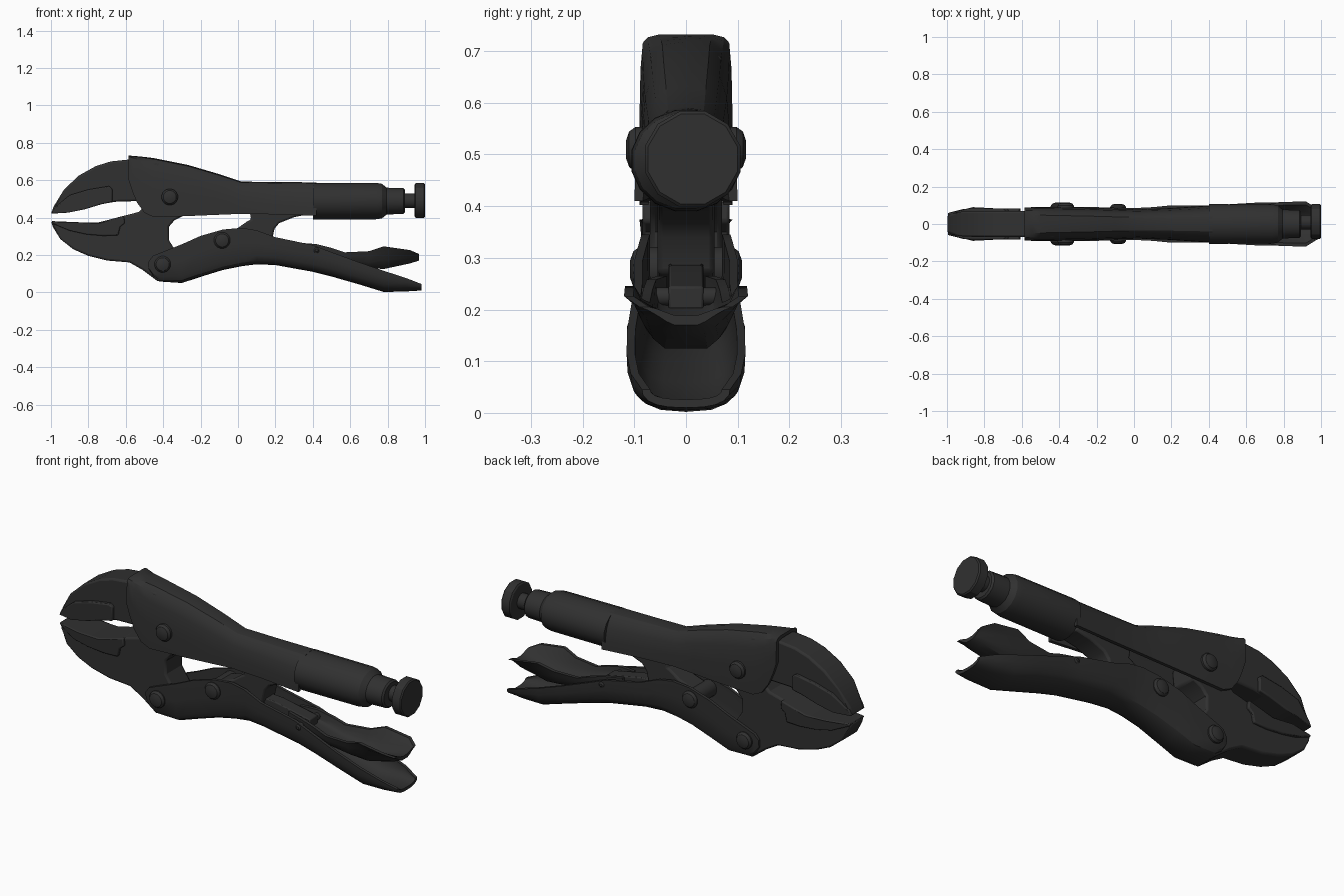
import bpy, bmesh, math

if "Cube" in bpy.data.objects:
    bpy.data.objects.remove(bpy.data.objects["Cube"])

steel = bpy.data.materials.new("dark_steel")
steel.diffuse_color = (0.03, 0.03, 0.03, 1)
steel.use_nodes = True
steel.node_tree.nodes["Principled BSDF"].inputs["Base Color"].default_value = steel.diffuse_color


def finish(name, bm, bevel=0):
    bmesh.ops.recalc_face_normals(bm, faces=bm.faces)
    mesh = bpy.data.meshes.new(name)
    bm.to_mesh(mesh)
    bm.free()
    mesh.materials.append(steel)
    ob = bpy.data.objects.new(name, mesh)
    bpy.context.collection.objects.link(ob)
    bpy.ops.object.select_all(action='DESELECT')
    ob.select_set(True)
    bpy.context.view_layer.objects.active = ob
    bpy.ops.object.shade_smooth_by_angle(angle=math.radians(30))
    if bevel:
        mod = ob.modifiers.new("edge", 'BEVEL')
        mod.width, mod.segments, mod.limit_method = bevel, 2, 'ANGLE'
        mod.angle_limit = math.radians(50)
    return ob


def loft(name, rings):
    bm = bmesh.new()
    vs = [[bm.verts.new(p) for p in r] for r in rings]
    n = len(rings[0])
    for a, b in zip(vs, vs[1:]):
        for i in range(n):
            j = (i + 1) % n
            bm.faces.new((a[i], a[j], b[j], b[i]))
    bm.faces.new(vs[0])
    bm.faces.new(vs[-1])
    return finish(name, bm)


def plate(name, outline, half, bevel=0.01):
    """Side outline extruded across y, narrowed at the jaw tip."""
    bm = bmesh.new()
    sides = []
    for s in (-1, 1):
        sides.append([bm.verts.new((x, s * half * (0.7 if x < -0.97 else 1), z)) for x, z in outline])
    n = len(outline)
    for i in range(n):
        j = (i + 1) % n
        bm.faces.new((sides[0][i], sides[0][j], sides[1][j], sides[1][i]))
    for s in sides:
        bm.faces.new(s)
    return finish(name, bm, bevel)


BOX = [(1, 0), (1, .5), (.95, .88), (.84, .96), (.6, 1), (0, 1)]
ROUND = [(1, 0), (.98, .3), (.86, .62), (.66, .84), (.4, .96), (0, 1)]
VEE = [(1, 0), (.8, .2), (.6, .5), (.42, .8), (.25, 1), (0, 1)]


def channel(name, stations, start, end, t):
    """Folded sheet: stations are x, open-edge z, folded-edge z, half width."""
    rings = []
    for k, (x, zo, zc, w) in enumerate(stations):
        m = k / (len(stations) - 1)
        half = [(a[0] * (1 - m) + b[0] * m, a[1] * (1 - m) + b[1] * m) for a, b in zip(start, end)]
        path = half + [(-u, v) for u, v in half[-2::-1]]
        h = zc - zo
        hi = math.copysign(max(abs(h) - t, 0.008), h)
        outer = [(x, u * w, zo + v * h) for u, v in path]
        inner = [(x, u * (w - t), zo + v * hi) for u, v in path]
        rings.append(outer + inner[::-1])
    return loft(name, rings)


def turned(name, steps, centre, axis='X', n=16, wide=1):
    rings = []
    for d, r in steps:
        ring = []
        for i in range(n):
            a = 2 * math.pi * (i + .5) / n
            c, s = r * math.cos(a), r * math.sin(a)
            if axis == 'X':
                ring.append((d, centre[0] + c * wide, centre[1] + s))
            else:
                ring.append((centre[0] + c, d, centre[1] + s))
        rings.append(ring)
    return loft(name, rings)


# Upper body: channel opening downward, running into the round grip
channel("upper_body", [
    (-.585, .60, .732, .088), (-.565, .54, .73, .089), (-.54, .48, .728, .09),
    (-.50, .425, .724, .09), (-.45, .402, .718, .09), (-.27, .408, .682, .088),
    (-.1, .415, .632, .082), (.02, .42, .592, .078), (.2, .417, .59, .085),
    (.42, .41, .588, .1)], BOX, ROUND, .017)
turned("upper_grip", [(.4, .1), (.74, .099), (.77, .094), (.795, .073), (.885, .07), (.893, .062)],
       (0, .488), wide=1.08)

# Adjusting screw and knob
turned("screw", [(.3, .04), (.96, .04)], (.01, .49))
turned("knob", [(.945, .088), (.95, .096), (.994, .096), (1, .09)], (.013, .491), n=12)

# Jaws and their wider gripping pads
plate("upper_jaw", [
    (-1, .42), (-.985, .46), (-.93, .55), (-.85, .625), (-.76, .675), (-.68, .7), (-.585, .71),
    (-.42, .69), (-.42, .5), (-.54, .488), (-.65, .485), (-.73, .472), (-.82, .445), (-.91, .427)], .07)
plate("upper_jaw_pad", [
    (-.998, .421), (-.985, .45), (-.9, .52), (-.8, .55), (-.69, .568), (-.672, .555),
    (-.672, .483), (-.73, .471), (-.82, .444), (-.91, .426)], .084, .006)
plate("lower_jaw", [
    (-1, .38), (-.86, .374), (-.75, .372), (-.68, .39), (-.6, .412), (-.53, .43), (-.45, .52),
    (-.34, .55), (-.28, .5), (-.29, .41), (-.34, .385), (-.37, .35), (-.37, .28), (-.345, .24),
    (-.31, .19), (-.3, .065), (-.43, .06), (-.51, .12), (-.58, .16), (-.7, .17), (-.8, .195),
    (-.88, .23), (-.95, .285), (-.99, .35)], .07)
plate("lower_jaw_pad", [
    (-.998, .381), (-.86, .375), (-.75, .373), (-.68, .391), (-.61, .41), (-.605, .37), (-.63, .35),
    (-.64, .305), (-.72, .302), (-.81, .31), (-.9, .33), (-.985, .365)], .084, .006)

# Lower handle: channel opening upward, ending in a scoop
channel("lower_handle", [
    (-.478, .165, .125, .082), (-.455, .195, .085, .088), (-.42, .21, .058, .09), (-.3, .257, .05, .09),
    (-.2, .302, .083, .09), (-.08, .336, .12, .086), (.02, .345, .14, .086), (.1, .332, .15, .09),
    (.2, .295, .146, .1), (.4, .253, .11, .1), (.5, .215, .085, .105), (.65, .16, .042, .114),
    (.78, .115, .002, .115), (.9, .076, .005, .107), (.98, .045, .01, .085)], BOX, ROUND, .016)

# Release lever nested in the lower handle
channel("release_lever", [
    (.33, .265, .2, .055), (.42, .258, .19, .076), (.5, .238, .17, .083), (.57, .214, .15, .088),
    (.7, .22, .13, .102), (.78, .246, .125, .118), (.92, .226, .155, .12), (.968, .205, .17, .09)],
    BOX, VEE, .018)

# Toggle link between lower handle and screw
plate("toggle_link", [
    (-.13, .28), (-.1, .31), (0, .345), (.05, .38), (.07, .39), (.06, .45), (.36, .46), (.39, .42),
    (.3, .402), (.22, .37), (.195, .34), (.18, .27), (.1, .24), (-.05, .235)], .055)
plate("lever_tongue", [(.16, .29), (.24, .285), (.44, .245), (.44, .2), (.2, .21)], .034, .005)

# Rivets
for name, x, z, y, r in (("jaw_rivet", -.365, .51, .116, .044), ("pivot_rivet", -.403, .15, .114, .044),
                         ("link_rivet", -.085, .278, .108, .044), ("lever_rivet", .42, .225, .107, .018)):
    turned(name, [(-y, r * .4), (-y + .006, r * .8), (-y + .018, r), (y - .018, r),
                  (y - .006, r * .8), (y, r * .4)], (x, z), 'Y')
